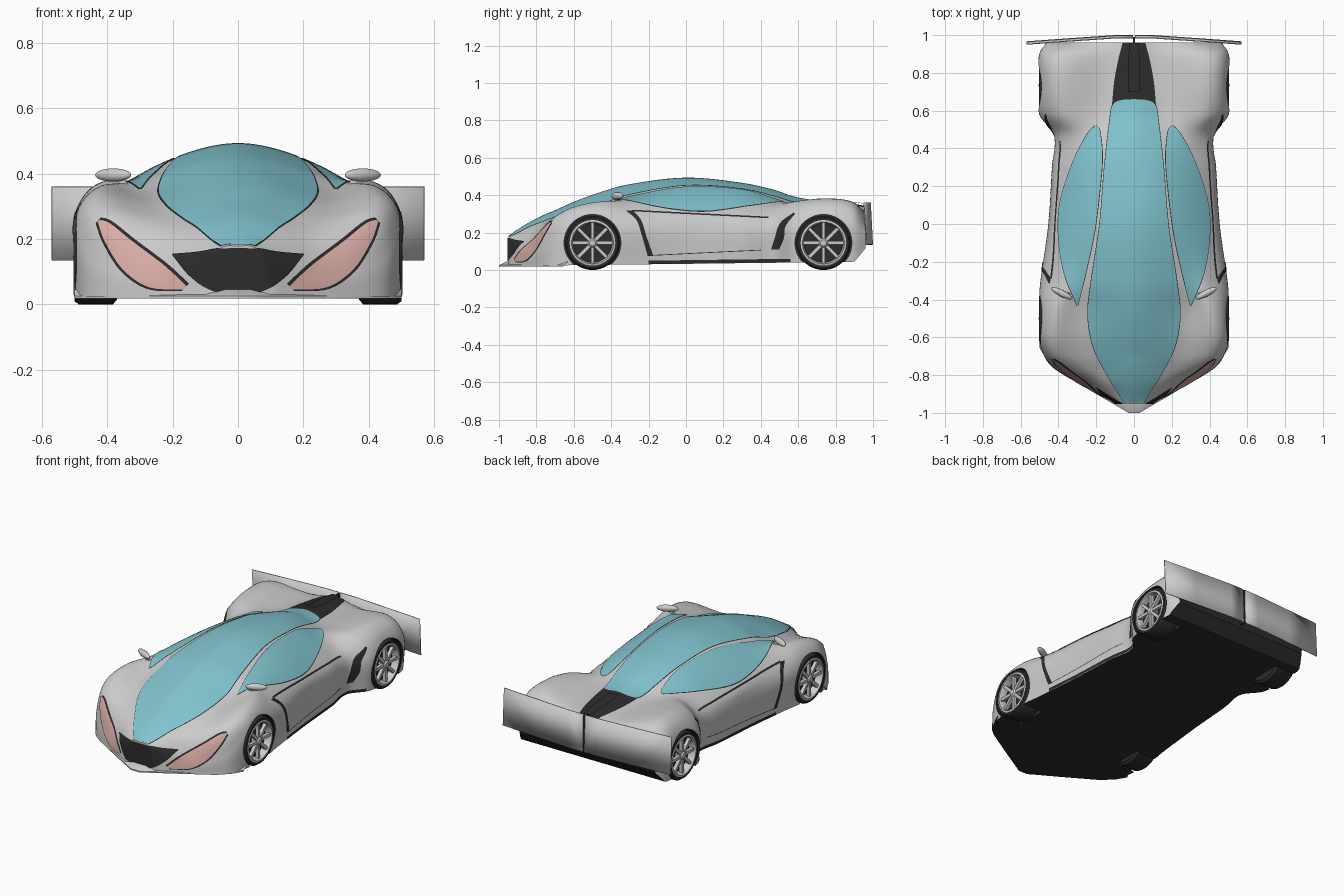
import bpy, bmesh, math
from mathutils import Vector, Matrix
from mathutils.bvhtree import BVHTree

if "Cube" in bpy.data.objects:
    bpy.data.objects.remove(bpy.data.objects["Cube"])


def material(name, r, g, b):
    m = bpy.data.materials.new(name)
    m.diffuse_color = (r, g, b, 1)
    m.use_nodes = True
    m.node_tree.nodes["Principled BSDF"].inputs["Base Color"].default_value = m.diffuse_color
    return m


GREY = material("paint", .75, .75, .75)
DARK = material("black_trim", .025, .025, .025)
GLASS = material("glass", .22, .55, .62)
LAMP = material("lamp", .70, .42, .38)
RIM = material("rim", .65, .65, .65)


def interp(keys, t):
    """Smooth curve through keys (param, values...)."""
    i = 0
    while i < len(keys) - 2 and t > keys[i + 1][0]:
        i += 1

    def slope(j, k):
        lo, hi = max(j - 1, 0), min(j + 1, len(keys) - 1)
        return (keys[hi][k] - keys[lo][k]) / (keys[hi][0] - keys[lo][0])
    h = keys[i + 1][0] - keys[i][0]
    u = (t - keys[i][0]) / h
    return [(2*u**3 - 3*u*u + 1) * keys[i][k] + (u**3 - 2*u*u + u) * h * slope(i, k)
            + (3*u*u - 2*u**3) * keys[i + 1][k] + (u**3 - u*u) * h * slope(i + 1, k)
            for k in range(1, len(keys[0]))]


def finish(name, bm, mats, mirror=False, angle=35, under=False):
    me = bpy.data.meshes.new(name)
    if under:  # black underside and tail
        for f in bm.faces:
            f.material_index = int(f.normal.z < -.5 or f.normal.y > .95)
    bm.to_mesh(me)
    bm.free()
    ob = bpy.data.objects.new(name, me)
    bpy.context.collection.objects.link(ob)
    for m in mats:
        me.materials.append(m)
    if mirror:
        mod = ob.modifiers.new("mirror", 'MIRROR')
        mod.use_mirror_merge = False
    smooth(ob, angle)
    return ob


def smooth(ob, angle=35):
    bpy.ops.object.select_all(action='DESELECT')
    ob.select_set(True)
    bpy.context.view_layer.objects.active = ob
    bpy.ops.object.shade_smooth_by_angle(angle=math.radians(angle))


def loft(rings, cyclic=True, caps=True):
    bm = bmesh.new()
    rows = [[bm.verts.new(p) for p in r] for r in rings]
    n = len(rows[0])
    for a, b in zip(rows, rows[1:]):
        for i in range(n if cyclic else n - 1):
            bm.faces.new((a[i], a[(i + 1) % n], b[(i + 1) % n], b[i]))
    if caps:
        bm.faces.new(rows[0])
        bm.faces.new(rows[-1][::-1])
    bmesh.ops.remove_doubles(bm, verts=bm.verts, dist=1e-6)
    bmesh.ops.recalc_face_normals(bm, faces=bm.faces)
    return bm


# body stations: y, roof z, glass edge x z, fender top x z, flank x z, sill x
STATIONS = [
    (-.95, .178, .04, .178, .07, .155, .09, .08, .10),
    (-.90, .212, .10, .187, .16, .13, .18, .07, .19),
    (-.83, .255, .16, .22, .26, .15, .31, .08, .32),
    (-.76, .290, .20, .25, .37, .22, .42, .12, .43),
    (-.70, .315, .24, .275, .42, .28, .47, .17, .475),
    (-.60, .360, .26, .31, .43, .335, .50, .24, .50),
    (-.45, .415, .27, .347, .42, .363, .50, .25, .50),
    (-.30, .455, .25, .395, .39, .353, .49, .24, .48),
    (0, .490, .22, .435, .40, .318, .45, .22, .45),
    (.30, .462, .19, .42, .37, .31, .43, .22, .43),
    (.47, .425, .18, .38, .34, .325, .42, .23, .41),
    (.58, .388, .17, .355, .39, .36, .495, .24, .49),
    (.75, .362, .17, .345, .40, .38, .50, .27, .50),
    (.90, .350, .15, .335, .39, .358, .495, .26, .49),
    (.96, .340, .12, .32, .35, .285, .455, .21, .46),
]


def section(y, n=36):
    zt, ax, az, bx, bz, cx, cz, dx = interp(STATIONS, y)
    floor = .033 + .012 * y + max(0, y - .9) * 1.2
    keys = [(-1, -ax, az), (0, 0, zt), (1, ax, az), (2, bx, bz), (3, cx, cz), (4, dx, floor)]
    half = [interp(keys, 4 * i / n) for i in range(n + 1)]
    return [(x, y, z) for x, z in half] + [(-x, y, z) for x, z in half[:0:-1]]


bm = loft([section(-.95 + 1.91 * i / 100) for i in range(101)])
SKIN = BVHTree.FromBMesh(bm)
body = finish("body", bm, [GREY, DARK], under=True)

RAYS = {'x': (lambda u, v: Vector((2, u, v)), Vector((-1, 0, 0))),
        'y': (lambda u, v: Vector((u, -2, v)), Vector((0, 1, 0))),
        'z': (lambda u, v: Vector((u, v, 2)), Vector((0, 0, -1)))}


def panel(name, axis, a, b, mat, lift=.003, mirror=True, n=40, m=12):
    """Patch between edges a and b, projected on the body skin along an axis."""
    origin, ray = RAYS[axis]
    ka = [(i, *p) for i, p in enumerate(a)]
    kb = [(i, *p) for i, p in enumerate(b)]
    rows = []
    for i in range(n + 1):
        t = i / n * (len(a) - 1)
        p, q = Vector(interp(ka, t)), Vector(interp(kb, t))
        row = []
        for j in range(m + 1):
            o = origin(*p.lerp(q, j / m))
            hit, nor = SKIN.ray_cast(o, ray)[:2]
            if hit is None:
                hit, nor = SKIN.find_nearest(o + ray)[:2]
            row.append(hit + nor * lift)
        rows.append(row)
    bm = loft(rows, False, False)
    if sum(f.normal.dot(ray) for f in bm.faces) > 0:
        bmesh.ops.reverse_faces(bm, faces=bm.faces)
    return finish(name, bm, [mat], mirror)


# rear spine and its raised fin, then canopy glass over a slightly wider black seal
spine = [(.117, .62), (.105, .75), (.085, .86), (.06, .958)]
panel("rear_spine", 'z', [(-x, y) for x, y in spine], spine, DARK, .0025, False)
panel("spine_fin", 'z', [(-.03, .70), (-.03, .8), (-.025, .955)],
      [(.03, .70), (.03, .8), (.025, .955)], DARK, .014, False)
edge = [(.05, -.945), (.14, -.8), (.215, -.65), (.243, -.48), (.225, -.3), (.18, 0),
        (.155, .3), (.127, .55), (.112, .63), (.07, .655), (.01, .66)]
for name, g, mat, lift in (("canopy_seal", .004, DARK, .0015), ("canopy_glass", 0, GLASS, .004)):
    panel(name, 'z', [(-x - g, y) for x, y in edge], [(x + g, y) for x, y in edge], mat,
          lift, False, 80, 24)

# side windows
inner = [(.298, -.43), (.25, -.24), (.206, -.03), (.178, .2), (.167, .36), (.18, .49), (.2, .52)]
outer = [(.30, -.435), (.365, -.27), (.397, -.08), (.39, .11), (.325, .32), (.25, .47), (.205, .522)]
panel("side_window_seal", 'z', [(x - .003, y) for x, y in inner],
      [(x + .004, y) for x, y in outer], DARK, .0015)
panel("side_window", 'z', inner, outer, GLASS, .004)

# nose grille and headlights
top = [(.2, .153), (.12, .16), (.06, .17), (0, .172)]
low = [(.2, .15), (.145, .085), (.08, .042), (0, .03)]


def both(e):
    return e + [(-x, z) for x, z in e[-2::-1]]


panel("grille", 'y', both(top), both(low), DARK, .004, False, 60)
lamp_up = [(.155, .055), (.22, .115), (.32, .19), (.39, .245), (.425, .258)]
lamp_low = [(.165, .045), (.27, .052), (.35, .105), (.405, .19), (.428, .252)]
panel("headlight_seal", 'y', [(x - .006, z + .008) for x, z in lamp_up],
      [(x + .007, z - .005) for x, z in lamp_low], DARK, .0015)
panel("headlight", 'y', lamp_up, lamp_low, LAMP, .004)

# side vents and door lines
panel("front_vent", 'x', [(-.32, .315), (-.265, .265), (-.235, .18), (-.205, .075)],
      [(-.285, .315), (-.24, .265), (-.212, .18), (-.175, .075)], DARK)
panel("rear_duct", 'x', [(.575, .305), (.505, .25), (.475, .17), (.455, .11)],
      [(.585, .30), (.535, .235), (.525, .17), (.50, .11)], DARK)
for name, p, q, w in (("door_line_top", (-.29, .312), (.44, .275), .008),
                      ("door_line_low", (-.19, .076), (.40, .105), .004),
                      ("sill_strip", (-.2, .032), (.56, .042), .018)):
    panel(name, 'x', [p, q], [(p[0], p[1] + w), (q[0], q[1] + w)], DARK, .003, True, 40, 2)

# front splitter lip, sloping back up to the nose
plan = [(.5, -.655), (.465, -.715), (.40, -.78), (.2, -.9), (.08, -.97), (.03, -1)]
plan += [(-x, y) for x, y in plan[::-1]]
finish("front_splitter", loft([[(x, max(y, y * k), z) for x, y in plan]
                               for z, k in ((.018, 1), (.026, 1), (.045, .96))]),
       [GREY, DARK], under=True)


def lathe(name, profile, centre, side, mats, seg=48):
    rings = [[(centre[0] + side * x, centre[1] + r * math.cos(a), centre[2] + r * math.sin(a))
              for r, x in profile] for a in (2 * math.pi * i / seg for i in range(seg + 1))]
    return finish(name, loft(rings, False, False), mats)


# wheels and wheel arches
for end, y in (("front", -.5), ("rear", .735)):
    for tag, s in (("left", -1), ("right", 1)):
        c = (s * .435, y, .145)
        label = f"{end}_{tag}"
        cut = lathe(label + "_arch_cutter", [(0, -.08), (.152, -.08), (.152, .2), (0, .2)],
                    c, s, [GREY, DARK])
        for p in cut.data.polygons:
            p.material_index = 1
        mod = body.modifiers.new("arch", 'BOOLEAN')
        mod.operation, mod.object, mod.solver = 'DIFFERENCE', cut, 'EXACT'
        bpy.context.view_layer.objects.active = body
        bpy.ops.object.modifier_apply(modifier=mod.name)
        bpy.data.objects.remove(cut)
        lathe(label + "_tyre", [(0, -.065), (.13, -.065), (.145, -.052), (.145, .052), (.136, .065),
                                (.118, .065), (.112, .025), (0, .025)], c, s, [DARK])
        lathe(label + "_rim", [(.108, .026), (.122, .066), (.112, .069), (.104, .05), (.104, .026)],
              c, s, [RIM])
        lathe(label + "_hub", [(0, .070), (.016, .068), (.026, .058), (.028, .025)], c, s, [RIM], 24)
        bm = bmesh.new()
        for k in range(8):
            bmesh.ops.create_cube(bm, size=1, matrix=Matrix.Translation(c)
                                  @ Matrix.Rotation(k * math.pi / 4, 4, 'X')
                                  @ Matrix.Translation((s * .050, 0, .063))
                                  @ Matrix.Diagonal((.02, .018, .092, 1)))
        finish(label + "_spokes", bm, [RIM])
smooth(body)

# door mirrors
bm = bmesh.new()
bmesh.ops.create_uvsphere(bm, u_segments=24, v_segments=12, radius=1,
                          matrix=Matrix.Translation((.382, -.367, .396))
                          @ Matrix.Rotation(math.radians(27), 4, 'Z')
                          @ Matrix.Diagonal((.062, .018, .02, 1)))
finish("mirror_head", bm, [GREY], True)
bm = bmesh.new()
bmesh.ops.create_cube(bm, size=1, matrix=Matrix.Translation((.352, -.372, .372))
                      @ Matrix.Rotation(math.radians(35), 4, 'Y')
                      @ Matrix.Diagonal((.02, .015, .05, 1)))
finish("mirror_stalk", bm, [GREY], True)

# rear wing: two bent plates with a black centre fin
xs = ((.006, .985), (.1, .985), (.35, .968), (.57, .952))
wing = finish("rear_wing", loft([[(x, y + d, z) for x, y in xs] for z, d in ((.135, .012), (.36, 0))],
                                False, False), [GREY], True, 1)
mod = wing.modifiers.new("thickness", 'SOLIDIFY')
mod.thickness, mod.offset = .006, 0
bm = bmesh.new()
bmesh.ops.create_cube(bm, size=1, matrix=Matrix.Translation((0, .97, .245))
                      @ Matrix.Diagonal((.012, .04, .22, 1)))
finish("wing_fin", bm, [DARK])
